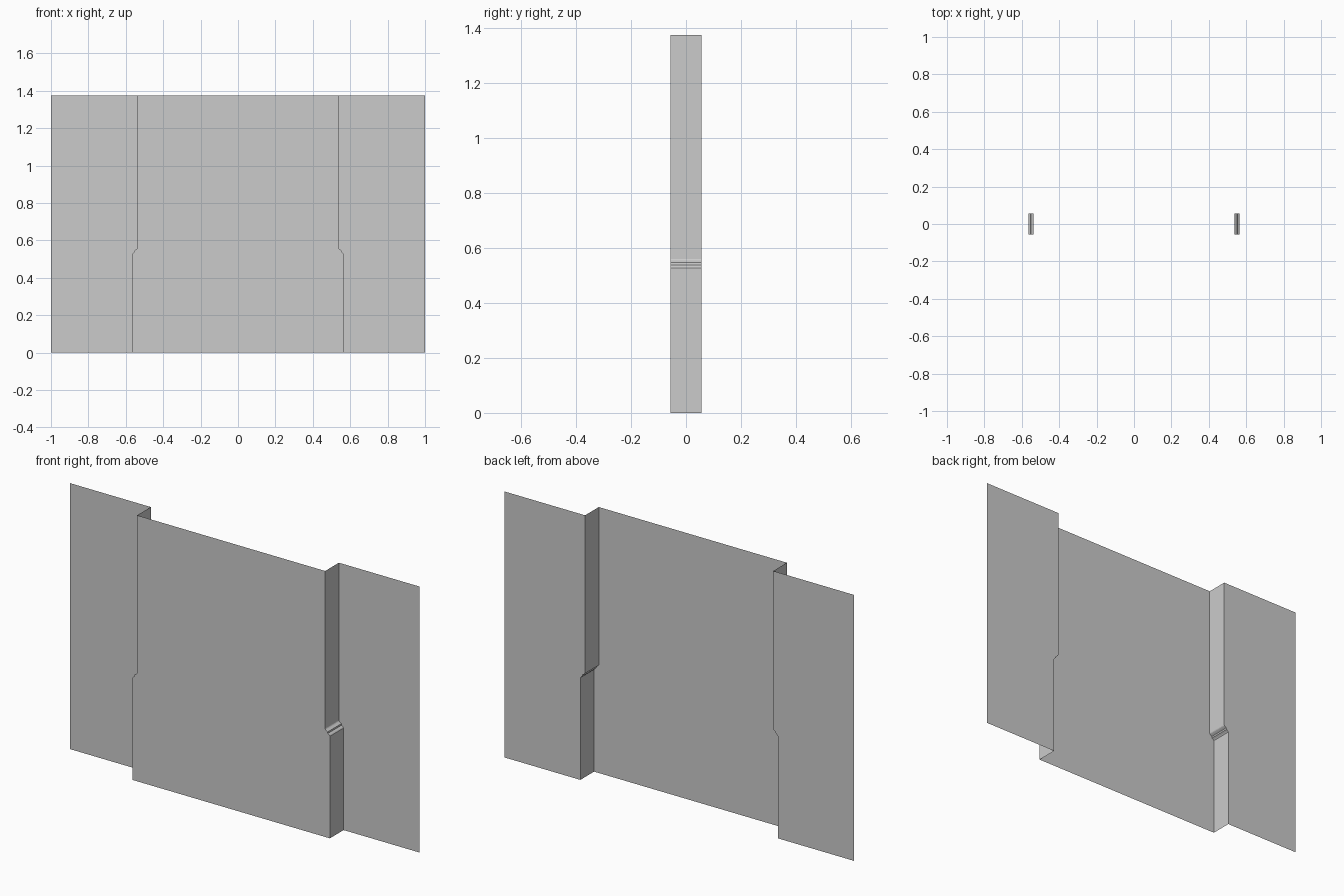
import bpy

if "Cube" in bpy.data.objects:
    bpy.data.objects.remove(bpy.data.objects["Cube"])

DEPTH = 0.056    # half the step between centre panel and side panels
HEIGHT = 1.375

# Half width of the centre panel against height: wide base, two small
# sloped mouldings with a flat band between them, narrower top
PROFILE = [(0.565, 0.0), (0.565, 0.528), (0.561, 0.533), (0.553, 0.539),
           (0.552, 0.547), (0.546, 0.551), (0.540, 0.556),
           (0.538, 0.560), (0.538, HEIGHT)]

paint = bpy.data.materials.new("wall grey")
paint.diffuse_color = (0.6, 0.6, 0.6, 1)
paint.use_nodes = True
paint.node_tree.nodes["Principled BSDF"].inputs["Base Color"].default_value = paint.diffuse_color


def make(name, verts, faces):
    mesh = bpy.data.meshes.new(name)
    mesh.from_pydata(verts, [], faces)
    mesh.materials.append(paint)
    obj = bpy.data.objects.new(name, mesh)
    bpy.context.collection.objects.link(obj)
    return obj


def strip(name, left, right):
    """Stack of quads between two edges of equal length."""
    n = len(left)
    faces = [(i, n + i, n + i + 1, i + 1) for i in range(n - 1)]
    return make(name, left + right, faces)


# Projecting centre panel, one flat face with the moulded outline
outline = [(x, -DEPTH, z) for x, z in PROFILE]
outline += [(-x, -DEPTH, z) for x, z in reversed(PROFILE)]
make("centre_panel", outline, [tuple(range(len(outline)))])

# Moulded returns and recessed side panels on both sides
for side, s in (("left", -1), ("right", 1)):
    front = [(s * x, -DEPTH, z) for x, z in PROFILE]
    back = [(s * x, DEPTH, z) for x, z in PROFILE]
    outer = [(s, DEPTH, z) for x, z in PROFILE]
    parts = [(side + "_return", front, back), (side + "_side_panel", back, outer)]
    for name, a, b in parts:
        if s > 0:
            strip(name, a, b)
        else:
            strip(name, b, a)
